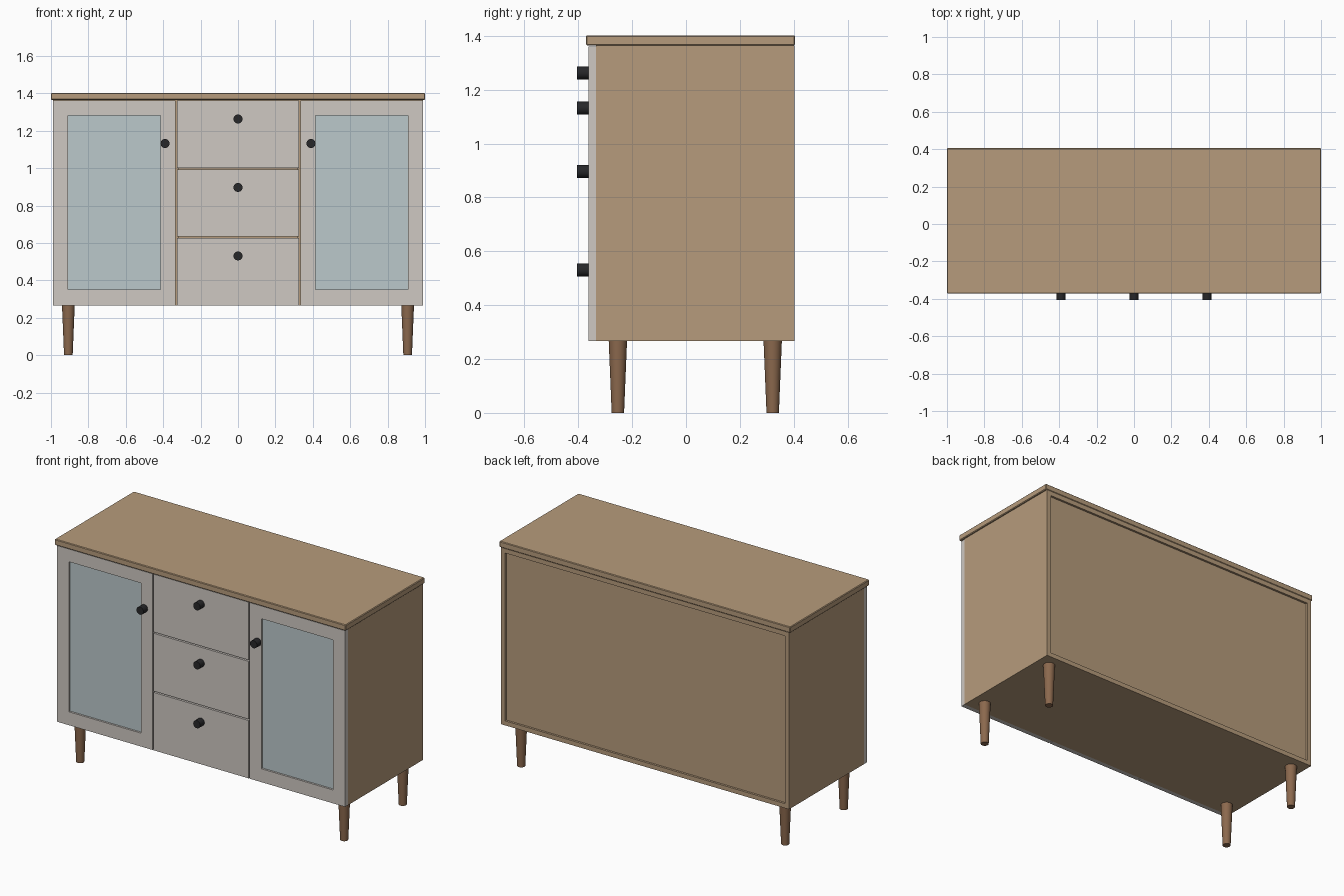
import bpy, math

if "Cube" in bpy.data.objects:
    bpy.data.objects.remove(bpy.data.objects["Cube"])


def material(name, rgb):
    m = bpy.data.materials.new(name)
    m.diffuse_color = (*rgb, 1)
    m.use_nodes = True
    m.node_tree.nodes["Principled BSDF"].inputs["Base Color"].default_value = m.diffuse_color
    return m


OAK = material("oak", (0.47, 0.33, 0.20))
PAINT = material("painted_front", (0.62, 0.58, 0.54))
GLASS = material("pale_glass", (0.50, 0.58, 0.60))
WALNUT = material("leg_wood", (0.26, 0.14, 0.075))
BLACK = material("black_metal", (0.02, 0.02, 0.022))


def box(name, x, y, z, mat, bevel=0):
    """Box from (min, max) ranges on each axis."""
    bpy.ops.mesh.primitive_cube_add(size=1, location=[(a + b) / 2 for a, b in (x, y, z)])
    o = bpy.context.object
    o.name = name
    o.scale = [b - a for a, b in (x, y, z)]
    bpy.ops.object.transform_apply(location=False, rotation=False, scale=True)
    o.data.materials.append(mat)
    if bevel:
        m = o.modifiers.new("edge", 'BEVEL')
        m.width, m.segments = bevel, 1
    return o


def cone(name, r1, r2, depth, loc, mat, rot=(0, 0, 0)):
    bpy.ops.mesh.primitive_cone_add(vertices=32, radius1=r1, radius2=r2, depth=depth,
                                    location=loc, rotation=rot)
    o = bpy.context.object
    o.name = name
    o.data.materials.append(mat)
    bpy.ops.object.shade_smooth_by_angle()
    return o


W, BASE, TOP = 0.99, 0.267, 1.365      # carcass half width, bottom and top
FRONT, BACK, FACE, T = -0.335, 0.403, -0.363, 0.028

# Overhanging top
box("top_slab", (-1, 1), (-0.372, 0.405), (TOP, 1.402), OAK, 0.004)

# Hollow carcass with a recessed back panel
box("carcass_bottom", (-W + T, W - T), (FRONT, BACK), (BASE, BASE + T), OAK)
box("carcass_top", (-W + T, W - T), (FRONT, BACK), (TOP - T, TOP), OAK)
box("back_panel", (-W + T, W - T), (BACK - 0.028, BACK - 0.013), (BASE + T, TOP - T), OAK)
for s, side in ((-1, "left"), (1, "right")):
    box(f"{side}_side", sorted((s * W, s * (W - T))), (FRONT, BACK), (BASE, TOP), OAK)
    box(f"{side}_divider", sorted((s * 0.316, s * 0.344)), (FRONT, BACK - 0.028),
        (BASE + T, TOP - T), OAK)

# Framed glass doors
Z0, Z1 = BASE, 1.361
for s, side in ((-1, "left"), (1, "right")):
    def span(a, b):
        return sorted((s * a, s * b))
    y = (FACE, FRONT)
    box(f"{side}_door_outer_stile", span(0.908, W), y, (Z0, Z1), PAINT)
    box(f"{side}_door_inner_stile", span(0.333, 0.414), y, (Z0, Z1), PAINT)
    box(f"{side}_door_bottom_rail", span(0.414, 0.908), y, (Z0, 0.35), PAINT)
    box(f"{side}_door_top_rail", span(0.414, 0.908), y, (1.282, Z1), PAINT)
    box(f"{side}_door_glass", span(0.414, 0.908), (FACE + 0.012, FACE + 0.02), (0.35, 1.282), GLASS)

# Three drawer fronts separated by narrow gaps
gap = 0.008
height = (Z1 - Z0 - 2 * gap) / 3
knobs = [(-0.39, 1.132), (0.39, 1.132)]
for i in range(3):
    z = Z0 + i * (height + gap)
    box(f"drawer_front_{i + 1}", (-0.327, 0.327), (FACE, FRONT), (z, z + height), PAINT)
    knobs.append((0, 0.531 + i * 0.366))

# Round knobs
for i, (x, z) in enumerate(knobs):
    cone(f"knob_{i + 1}", 0.024, 0.024, 0.044, (x, FACE - 0.02, z), BLACK, (math.pi / 2, 0, 0))

# Tapered legs
for x, side in ((-0.907, "left"), (0.907, "right")):
    for y, end in ((-0.253, "front"), (0.322, "back")):
        cone(f"{end}_{side}_leg", 0.023, 0.034, BASE, (x, y, BASE / 2), WALNUT)
